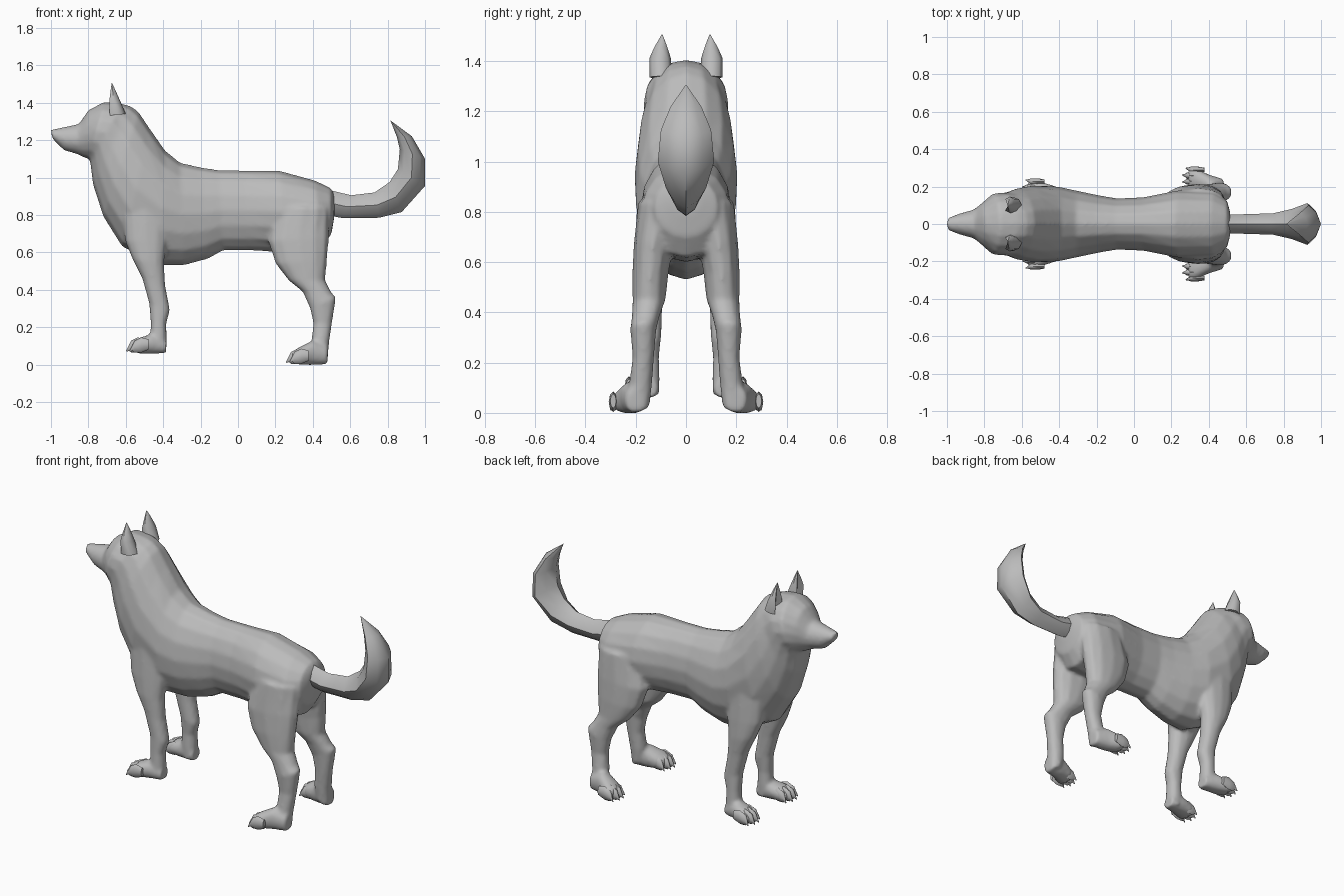
import bpy, bmesh, math
from mathutils import Vector

coat = bpy.data.materials.new("coat_grey")
coat.diffuse_color = (0.5, 0.5, 0.5, 1)


def loft(bm, rings, n=16, power=2.0, side=1, dent=0.0):
    """Skin rings (x1, z1, x2, z2, half_width, y) spanned by two edge points."""
    loops = []
    for x1, z1, x2, z2, w, y in rings:
        a, b = Vector((x1, y * side, z1)), Vector((x2, y * side, z2))
        mid, half = (a + b) / 2, (a - b) / 2
        loop = []
        for i in range(n):
            t = 2 * math.pi * i / n
            c, s = math.cos(t), math.sin(t)
            u = math.copysign(abs(c) ** (2 / power), c)
            v = math.copysign(abs(s) ** (2 / power), s)
            if c > 0.95:
                u *= 1 - dent
            loop.append(bm.verts.new(mid + half * u + Vector((0, v * w, 0))))
        loops.append(loop)
    for p, q in zip(loops, loops[1:]):
        for i in range(n):
            j = (i + 1) % n
            bm.faces.new((p[i], p[j], q[j], q[i]))
    bm.faces.new(loops[0])
    bm.faces.new(loops[-1])


def finish(name, bm, angle=180):
    bmesh.ops.recalc_face_normals(bm, faces=bm.faces)
    me = bpy.data.meshes.new(name)
    bm.to_mesh(me)
    bm.free()
    me.materials.append(coat)
    ob = bpy.data.objects.new(name, me)
    bpy.context.collection.objects.link(ob)
    bpy.context.view_layer.objects.active = ob
    for o in bpy.context.selected_objects:
        o.select_set(False)
    ob.select_set(True)
    bpy.ops.object.shade_smooth_by_angle(angle=math.radians(angle))
    return ob


# rump, trunk, neck, head and muzzle: top edge, bottom edge
trunk = [
    (.515, .91, .515, .79, .06, 0), (.495, .945, .50, .70, .125, 0),
    (.41, .985, .45, .62, .175, 0), (.22, 1.037, .25, .60, .18, 0),
    (.04, 1.038, .06, .61, .143, 0), (-.10, 1.04, -.08, .61, .137, 0),
    (-.20, 1.055, -.16, .565, .152, 0), (-.31, 1.08, -.29, .53, .177, 0),
    (-.39, 1.145, -.42, .53, .20, 0), (-.47, 1.26, -.62, .63, .205, 0),
    (-.53, 1.35, -.72, .79, .19, 0), (-.57, 1.38, -.775, .96, .17, 0),
    (-.62, 1.395, -.79, 1.08, .168, 0), (-.715, 1.405, -.795, 1.10, .163, 0),
    (-.80, 1.36, -.82, 1.105, .115, 0), (-.85, 1.287, -.86, 1.125, .078, 0),
    (-.93, 1.27, -.93, 1.145, .057, 0), (-1.003, 1.255, -.99, 1.205, .033, 0)]

# legs: front edge, back edge
front_leg = [
    (-.62, .82, -.38, .85, .06, .135), (-.605, .66, -.38, .66, .066, .137),
    (-.565, .565, -.395, .54, .06, .145), (-.512, .46, -.388, .42, .052, .145),
    (-.475, .325, -.363, .29, .047, .145), (-.467, .22, -.383, .22, .043, .15),
    (-.47, .15, -.38, .12, .046, .15), (-.45, .08, -.39, .065, .045, .15)]
rear_leg = [
    (.20, .84, .49, .84, .09, .10), (.16, .66, .488, .68, .078, .13),
    (.20, .54, .477, .56, .072, .142), (.27, .45, .467, .45, .066, .147),
    (.345, .39, .50, .385, .056, .16), (.385, .30, .525, .36, .052, .17),
    (.402, .22, .503, .22, .043, .17), (.392, .12, .488, .12, .046, .18),
    (.40, .04, .477, .005, .045, .19)]

# paws: top edge, bottom edge
front_paw = [
    (-.382, .13, -.385, .06, .04, .15), (-.46, .165, -.46, .057, .055, .16),
    (-.53, .143, -.53, .058, .064, .175), (-.57, .11, -.57, .075, .05, .18)]
rear_paw = [
    (.482, .10, .478, 0, .04, .20), (.40, .13, .40, -.003, .055, .21),
    (.33, .095, .33, -.002, .064, .235), (.29, .07, .29, .015, .05, .245)]

# body fused into one smooth skin
bm = bmesh.new()
loft(bm, trunk)
for side in (1, -1):
    for part in (front_leg, rear_leg, front_paw, rear_paw):
        loft(bm, part, 12, 2.2, side)
body = finish("body", bm)
fuse = body.modifiers.new("fuse", 'REMESH')
fuse.mode, fuse.voxel_size, fuse.use_smooth_shade = 'VOXEL', 0.011, True
relax = body.modifiers.new("relax", 'SMOOTH')
relax.factor, relax.iterations = 0.5, 5

# tail: inner edge, outer edge
tail = [
    (.46, .94, .47, .80, .05, 0), (.605, .905, .56, .783, .052, 0),
    (.73, .92, .755, .785, .057, 0), (.81, .975, .875, .815, .08, 0),
    (.855, 1.045, 1, .955, .112, 0), (.865, 1.15, 1, 1.10, .10, 0),
    (.85, 1.215, .93, 1.22, .062, 0), (.815, 1.305, .818, 1.303, .002, 0)]
bm = bmesh.new()
loft(bm, tail, 8, 1.45)
finish("tail", bm, 45)

# ears, hollow at the front
ear = [
    (-.70, 1.33, -.60, 1.34, .045, .10), (-.698, 1.41, -.63, 1.41, .043, .103),
    (-.688, 1.455, -.65, 1.455, .026, .10), (-.676, 1.505, -.673, 1.505, .002, .095)]
for side, tag in ((1, "right"), (-1, "left")):
    bm = bmesh.new()
    loft(bm, ear, 8, 2, side, 0.8)
    finish(tag + "_ear", bm, 50)

# toes with claws, fanned across each paw
for name, x0, y0, z0 in (("front", -.55, .18, .06), ("rear", .305, .243, 0)):
    for side, tag in ((1, "right"), (-1, "left")):
        bm = bmesh.new()
        for k in range(4):
            off = k - 1.5
            x = x0 + (0.012 if abs(off) > 1 else -0.006)
            y = y0 + off * 0.031
            loft(bm, [
                (x + .06, z0 + .075, x + .06, z0 + .02, .012, y),
                (x + .02, z0 + .085, x + .02, z0 + .004, .018, y),
                (x - .015, z0 + .068, x - .015, z0 + .004, .017, y),
                (x - .028, z0 + .042, x - .026, z0 + .014, .008, y + off * .003),
                (x - .042, z0 + .014, x - .040, z0 + .008, .002, y + off * .006)],
                8, 2, side)
        finish(f"{name}_{tag}_toes", bm, 50)
